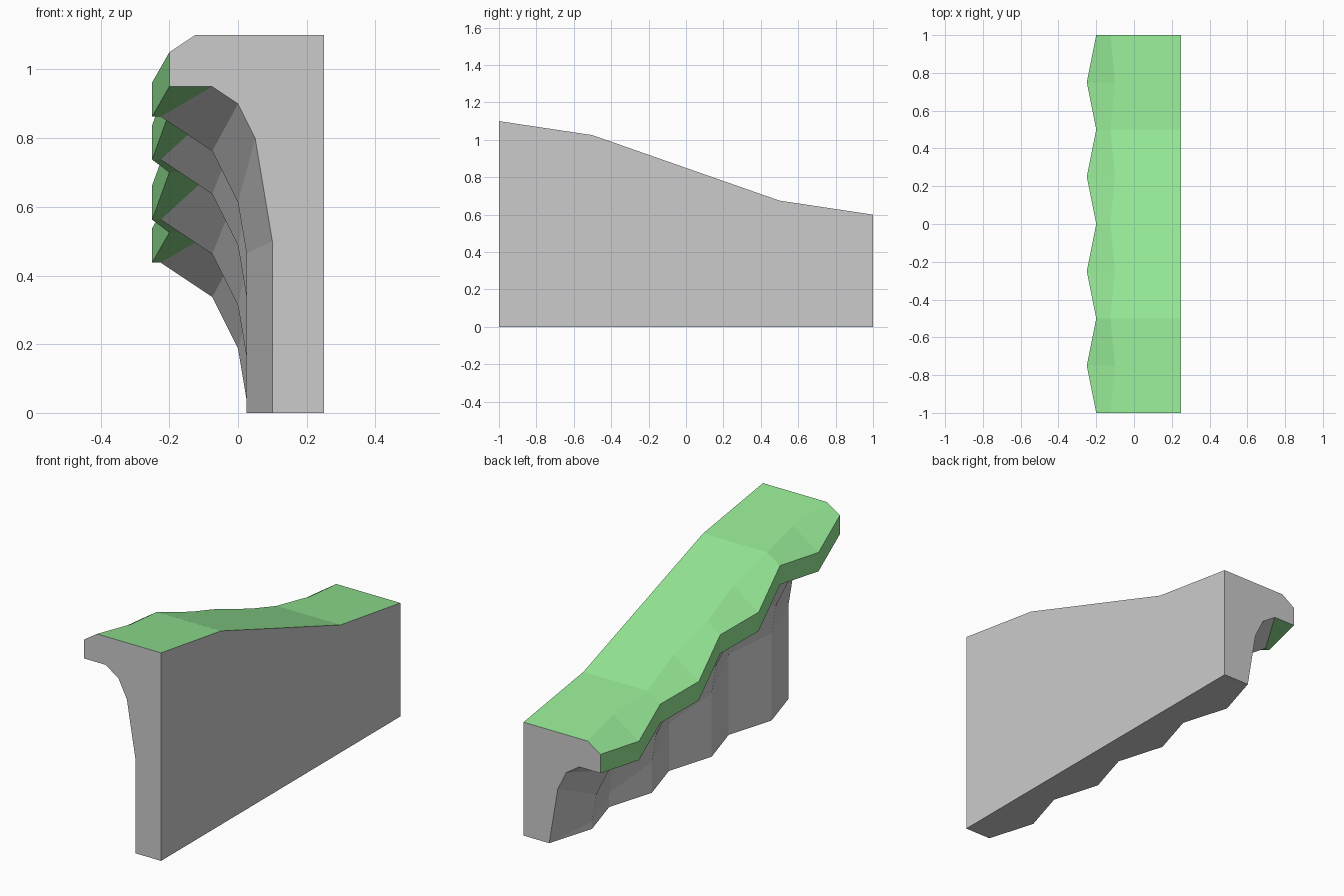
import bpy, bmesh

if "Cube" in bpy.data.objects:
    bpy.data.objects.remove(bpy.data.objects["Cube"])

# Cross-sections as (x, offset below the top edge); None means the ground
RECESS = [(.25, None), (.25, 0), (-.125, 0), (-.2, -.05), (-.2, -.15),
          (-.075, -.15), (0, -.2), (.05, -.3), (.1, -.6), (.1, None)]
BULGE = [(.25, None), (.25, 0), (-.1, 0), (-.25, -.1), (-.25, -.2),
         (-.225, -.2), (-.075, -.3), (0, -.45), (.025, -.6), (.025, None)]
SLOPE = [(-1, 1.1), (-.5, 1.025), (.5, .675), (1, .6)]
GRASS_STRIPS = range(1, 5)


def top_height(y):
    for (y0, z0), (y1, z1) in zip(SLOPE, SLOPE[1:]):
        if y <= y1:
            return z0 + (z1 - z0) * (y - y0) / (y1 - y0)


def material(name, color):
    mat = bpy.data.materials.new(name)
    mat.diffuse_color = color
    mat.use_nodes = True
    mat.node_tree.nodes["Principled BSDF"].inputs["Base Color"].default_value = mat.diffuse_color
    return mat


# Alternate recessed and bulging sections along the slope
bm = bmesh.new()
rings = []
for k in range(9):
    y = -1 + k * .25
    h = top_height(y)
    profile = BULGE if k % 2 else RECESS
    rings.append([bm.verts.new((x, y, 0 if d is None else h + d)) for x, d in profile])

# Skin: rock wall, grass lip and base
n = len(RECESS)
for k in range(8):
    a, b = rings[k], rings[k + 1]
    if k % 2:
        a, b = b, a
    for i in range(n):
        j = (i + 1) % n
        if i in (0, 1, n - 1):
            faces = [(a[i], a[j], b[j], b[i])]
        else:
            faces = [(a[i], a[j], b[j]), (a[i], b[j], b[i])]
        for f in faces:
            bm.faces.new(f).material_index = int(i in GRASS_STRIPS)

# End walls
for ring in (rings[0], rings[-1]):
    bm.faces.new(ring)

bmesh.ops.remove_doubles(bm, verts=bm.verts[:], dist=1e-4)
bmesh.ops.recalc_face_normals(bm, faces=bm.faces[:])
mesh = bpy.data.meshes.new("cliff_slope")
bm.to_mesh(mesh)
bm.free()
mesh.materials.append(material("rock", (.8, .8, .8, 1)))
mesh.materials.append(material("grass", (.3, .8, .3, 1)))
bpy.context.collection.objects.link(bpy.data.objects.new("cliff_slope", mesh))
